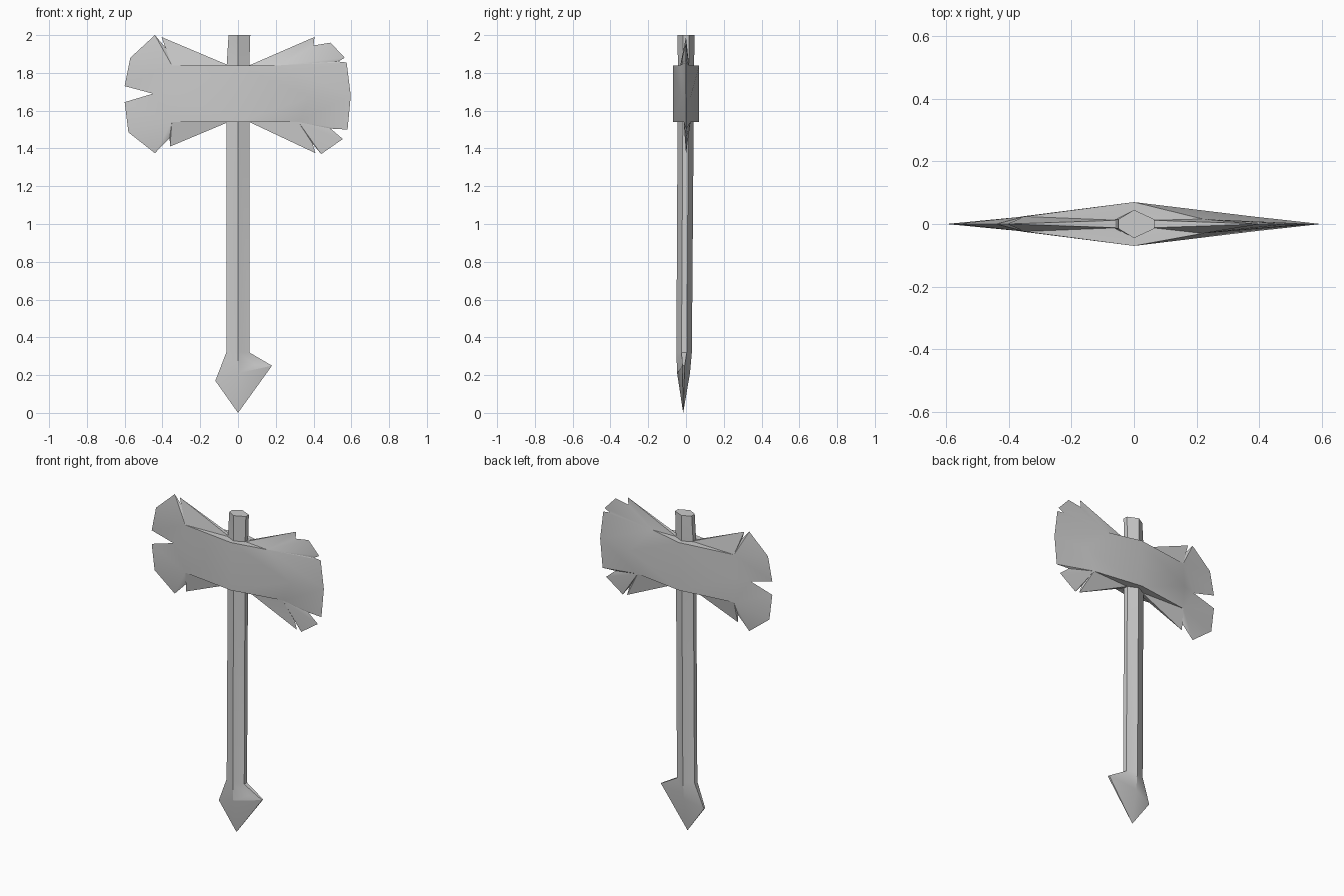
import bpy, bmesh, math

if "Cube" in bpy.data.objects:
    bpy.data.objects.remove(bpy.data.objects["Cube"])


def make_object(name, bm, angle):
    bmesh.ops.remove_doubles(bm, verts=bm.verts[:], dist=0.0004)
    bmesh.ops.recalc_face_normals(bm, faces=bm.faces[:])
    mesh = bpy.data.meshes.new(name)
    bm.to_mesh(mesh)
    bm.free()
    obj = bpy.data.objects.new(name, mesh)
    bpy.context.collection.objects.link(obj)
    bpy.ops.object.select_all(action='DESELECT')
    obj.select_set(True)
    bpy.context.view_layer.objects.active = obj
    bpy.ops.object.shade_smooth_by_angle(angle=math.radians(angle))
    return obj


def face(bm, *points):
    bm.faces.new([bm.verts.new(p) for p in points])


# Handle: six-sided shaft lofted down into a barbed spike
def ring(left, right, yc, ridge, flat):
    (xl, zl), (xr, zr) = left, right
    zm = (zl + zr) / 2
    return [(xl, yc - flat, zl), (0, yc - ridge, zm), (xr, yc - flat, zr),
            (xr, yc + flat, zr), (0, yc + ridge, zm), (xl, yc + flat, zl)]


rings = [ring((-0.05, 2.0), (0.065, 2.0), 0, 0.045, 0.015),
         ring((-0.06, 1.84), (0.06, 1.84), 0, 0.043, 0.015),
         ring((-0.062, 0.32), (0.06, 0.32), -0.01, 0.041, 0.014),
         ring((-0.12, 0.17), (0.18, 0.25), -0.013, 0.034, 0.006)]
tip = (0, -0.015, 0)
bm = bmesh.new()
face(bm, *rings[0])
for level, (a, b) in enumerate(zip(rings, rings[1:])):
    for i in range(6):
        j = (i + 1) % 6
        if level == 2 and i == 1:
            # Hollow behind the front of the barb
            p = (0.09, -0.022, 0.255)
            face(bm, a[1], a[2], p)
            face(bm, a[2], b[2], p)
            face(bm, b[2], b[1], p)
            face(bm, b[1], a[1], p)
        else:
            face(bm, a[i], a[j], b[j])
            face(bm, a[i], b[j], b[i])
for i in range(6):
    face(bm, rings[-1][i], rings[-1][(i + 1) % 6], tip)
make_object("handle", bm, 30)

# Double axe head: thick central band tapering to two chipped blades
TOP, BOTTOM = 1.84, 1.54
blades = [
    dict(root=-0.05, top=-0.35, bottom=-0.35, mid=(-0.36, 1.69),
         tuck={-1: (0.024, 0.024), 1: (0.024, 0.024)}, mid_y=0.024,
         upper=[(-0.405, 1.99), (-0.385, 1.935), (-0.44, 2.0), (-0.57, 1.88),
                (-0.6, 1.73), (-0.45, 1.69)],
         lower=[(-0.36, 1.41), (-0.362, 1.455), (-0.44, 1.375), (-0.58, 1.485),
                (-0.6, 1.645), (-0.45, 1.69)]),
    dict(root=0.06, top=0.22, bottom=0.32, mid=(0.38, 1.67),
         tuck={-1: (0.03, 0.012), 1: (0.016, 0.024)}, mid_y=0.024,
         upper=[(0.405, 1.99), (0.40, 1.945), (0.49, 1.96), (0.565, 1.88),
                (0.53, 1.86), (0.575, 1.855), (0.597, 1.68)],
         lower=[(0.41, 1.375), (0.395, 1.425), (0.44, 1.37), (0.555, 1.45),
                (0.49, 1.505), (0.58, 1.50), (0.597, 1.68)]),
]
bm = bmesh.new()
for b in blades:
    for s in (-1, 1):
        mid = (b["mid"][0], s * b["mid_y"], b["mid"][1])
        spine_top, spine_bottom = (0, s * 0.07, TOP), (0, s * 0.07, BOTTOM)
        face(bm, spine_top, spine_bottom, mid)
        for k, (rim, z, cx) in enumerate([(b["upper"], TOP, b["top"]),
                                          (b["lower"], BOTTOM, b["bottom"])]):
            corner = (cx, s * b["tuck"][s][k], z)
            root = (b["root"], s * 0.012, z)
            edge = [(x, 0, h) for x, h in rim]
            # Band side, ledge beside the handle, then a fan out to the rim
            face(bm, (0, s * 0.07, z), corner, mid)
            face(bm, (0, s * 0.07, z), corner, root)
            for p, q in zip([root] + edge, edge):
                face(bm, corner, p, q)
            face(bm, corner, edge[-1], mid)
# Wing edges and ledge centres
for k, z in (("upper", TOP), ("lower", BOTTOM)):
    roots = [(b["root"], z) for b in blades]
    for b in blades:
        x, h = b[k][0]
        face(bm, (b["root"], -0.012, z), (b["root"], 0.012, z), (x, 0, h))
    l, r = roots[0][0], roots[1][0]
    face(bm, (l, -0.012, z), (0, -0.07, z), (r, -0.012, z),
         (r, 0.012, z), (0, 0.07, z), (l, 0.012, z))
make_object("axe_head", bm, 30)
